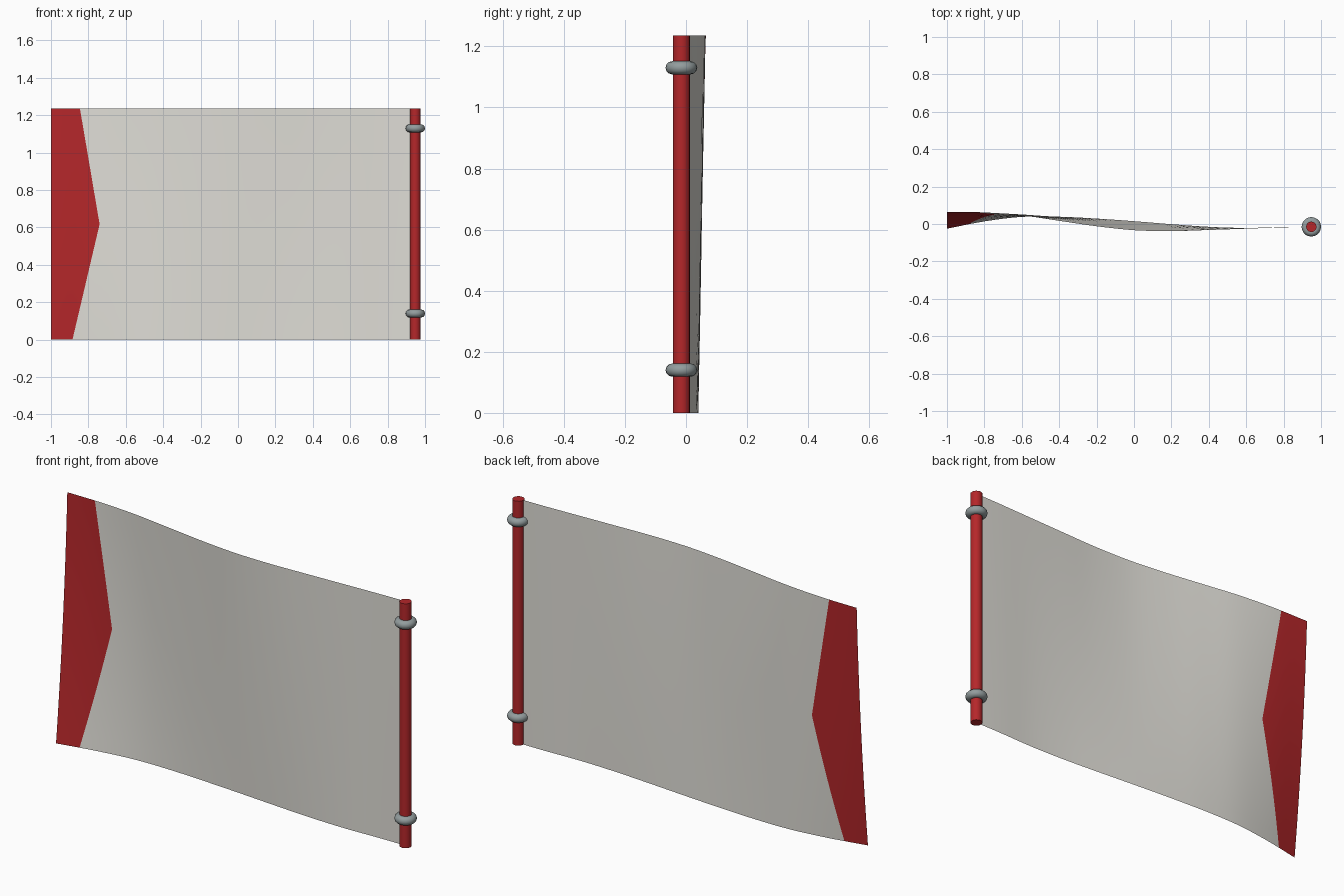
import bpy, bmesh, math
from mathutils import Vector

cube = bpy.data.objects.get("Cube")
if cube:
    bpy.data.objects.remove(cube, do_unlink=True)


def material(name, rgb):
    m = bpy.data.materials.new(name)
    m.use_nodes = True
    col = (*rgb, 1.0)
    m.diffuse_color = col
    bsdf = m.node_tree.nodes["Principled BSDF"]
    bsdf.inputs["Base Color"].default_value = col
    bsdf.inputs["Roughness"].default_value = 0.7
    return m


RED = material("red", (0.46, 0.02, 0.023))
CLOTH = material("pale grey cloth", (0.75, 0.735, 0.685))
METAL = material("steel grey", (0.29, 0.335, 0.34))

HEIGHT = 1.235
POLE_X, POLE_Y = 0.948, -0.015

# Depth of the waving cloth along its upper and lower edges (x, y)
UPPER = [(-1, .065), (-.8, .062), (-.6, .046), (-.4, .017), (-.2, -.012), (0, -.033),
         (.2, -.038), (.4, -.032), (.6, -.025), (.8, -.018), (POLE_X, POLE_Y)]
LOWER = [(-1, -.025), (-.8, .014), (-.6, .038), (-.4, .039), (-.2, .029), (0, .015),
         (.2, -.001), (.4, -.015), (.6, -.021), (.8, -.016), (POLE_X, POLE_Y)]


def sample(points, x):
    """Smooth interpolation through the points."""
    i = 0
    while i < len(points) - 2 and x > points[i + 1][0]:
        i += 1
    (x0, y0), (x1, y1) = points[i], points[i + 1]

    def slope(k):
        a, b = points[max(k - 1, 0)], points[min(k + 1, len(points) - 1)]
        return (b[1] - a[1]) / (b[0] - a[0])
    h = x1 - x0
    t = (x - x0) / h
    return ((1 + 2 * t) * (1 - t) ** 2 * y0 + t * (1 - t) ** 2 * h * slope(i)
            + t * t * (3 - 2 * t) * y1 + t * t * (t - 1) * h * slope(i + 1))


def cloth_depth(x, t):
    """Blend the two edges, with a slight belly towards the free end."""
    fade = min(max(-x + .1, 0), 1)
    belly = .011 * fade * fade * (3 - 2 * fade) * 4 * t * (1 - t)
    return sample(LOWER, x) * (1 - t) + sample(UPPER, x) * t + belly


def tip_edge(t):
    """Pointed border between the red end and the pale cloth."""
    return -.885 + .145 * t * 2 if t < .5 else -.74 - .105 * (t * 2 - 1)


def finish(bm, name, mats, angle):
    mesh = bpy.data.meshes.new(name)
    bm.to_mesh(mesh)
    bm.free()
    ob = bpy.data.objects.new(name, mesh)
    bpy.context.collection.objects.link(ob)
    for m in mats:
        mesh.materials.append(m)
    bpy.ops.object.select_all(action='DESELECT')
    ob.select_set(True)
    bpy.context.view_layer.objects.active = ob
    bpy.ops.object.shade_smooth_by_angle(angle=math.radians(angle))


# Flag cloth: a single waving sheet whose columns follow the pointed border
ROWS, TIP, BODY = 20, 6, 40
bm = bmesh.new()
grid = []
for r in range(ROWS + 1):
    t = r / ROWS
    e = tip_edge(t)
    xs = [-1 + (e + 1) * c / TIP for c in range(TIP)]
    xs += [e + (POLE_X - e) * c / BODY for c in range(BODY + 1)]
    grid.append([bm.verts.new((x, cloth_depth(x, t), HEIGHT * t)) for x in xs])
for r in range(ROWS):
    for c in range(TIP + BODY):
        f = bm.faces.new((grid[r][c], grid[r][c + 1], grid[r + 1][c + 1], grid[r + 1][c]))
        f.material_index = 1 if c < TIP else 0
finish(bm, "flag_cloth", [CLOTH, RED], 60)

# Pole: plain round rod
bm = bmesh.new()
bmesh.ops.create_cone(bm, cap_ends=True, segments=16, radius1=.028, radius2=.028, depth=HEIGHT)
bmesh.ops.translate(bm, verts=bm.verts, vec=Vector((POLE_X, POLE_Y, HEIGHT / 2)))
finish(bm, "pole", [RED], 40)


# Rings: rounded bands gripping the pole
def ring(name, z, major=.0305, minor=.0215, around=20, section=12):
    bm = bmesh.new()
    loops = []
    for i in range(around):
        a = 2 * math.pi * i / around
        loop = []
        for j in range(section):
            b = 2 * math.pi * j / section
            d = major + minor * math.cos(b)
            loop.append(bm.verts.new((POLE_X + d * math.cos(a), POLE_Y + d * math.sin(a),
                                      z + minor * math.sin(b))))
        loops.append(loop)
    for i in range(around):
        n = loops[(i + 1) % around]
        for j in range(section):
            k = (j + 1) % section
            bm.faces.new((loops[i][j], n[j], n[k], loops[i][k]))
    finish(bm, name, [METAL], 40)


ring("lower_ring", .14)
ring("upper_ring", 1.13)
